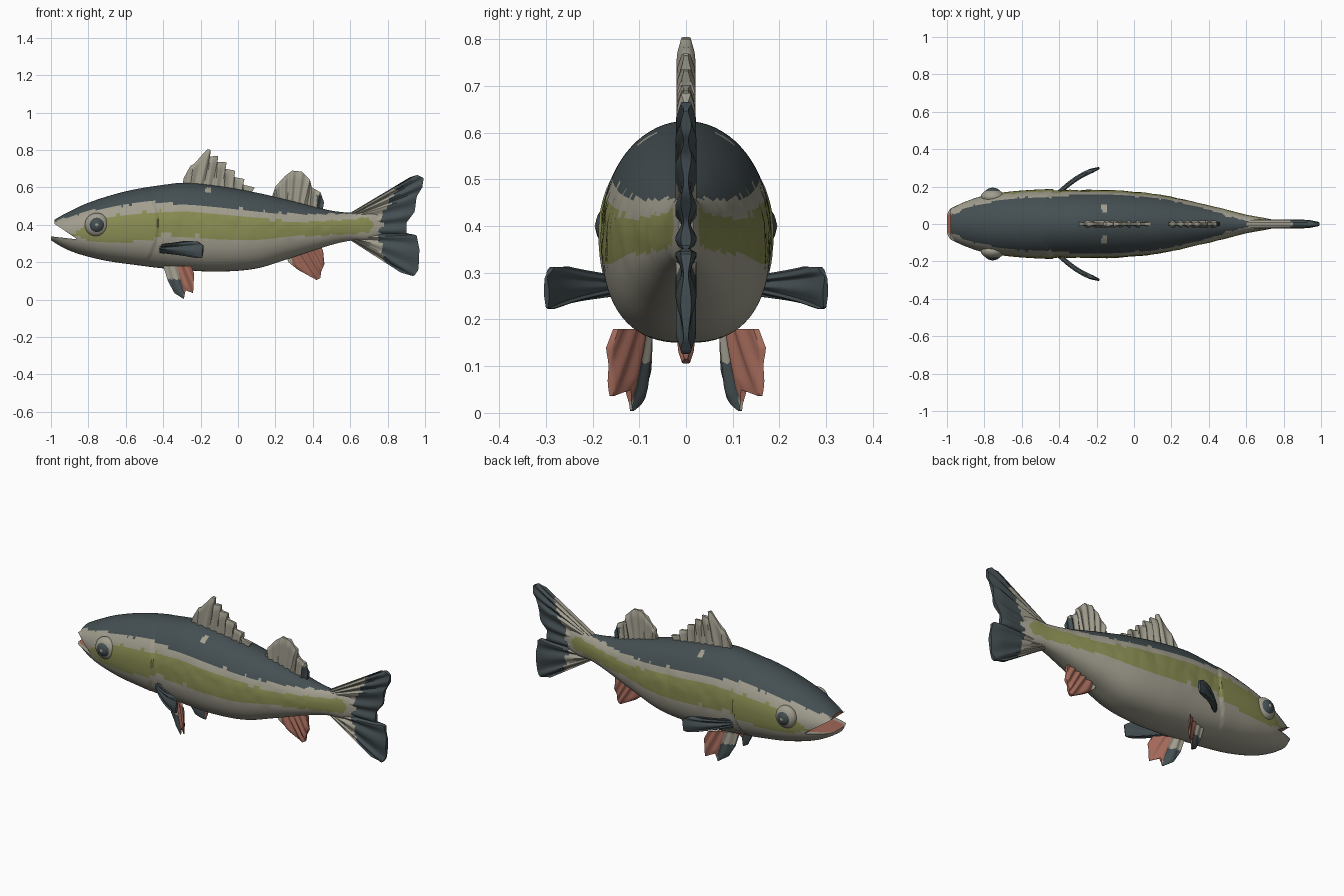
import bpy, bmesh, math
from mathutils import Vector, noise

if "Cube" in bpy.data.objects:
    bpy.data.objects.remove(bpy.data.objects["Cube"])

# Colours
COLS = [("dark_slate", (.058, .077, .084)), ("pale_belly", (.36, .345, .275)),
        ("olive", (.25, .265, .085)), ("fin_red", (.36, .14, .10))]
MATS = []
for n, c in COLS:
    m = bpy.data.materials.new(n)
    m.diffuse_color = (*c, 1)
    m.use_nodes = True
    m.node_tree.nodes["Principled BSDF"].inputs["Base Color"].default_value = m.diffuse_color
    MATS.append(m)
DARK, PALE, OLIVE, RED = range(4)


def curve(pts, x, smooth=True):
    """Interpolate rows (x, values...) at x."""
    x = min(max(x, pts[0][0]), pts[-1][0])
    k = next(i for i in range(len(pts) - 1) if x <= pts[i + 1][0])
    a, b = pts[k], pts[k + 1]
    h = b[0] - a[0]
    t = (x - a[0]) / h
    p, q = pts[max(k - 1, 0)], pts[min(k + 2, len(pts) - 1)]
    out = []
    for j in range(1, len(a)):
        if not smooth:
            out.append(a[j] + (b[j] - a[j]) * t)
            continue
        m0 = (b[j] - p[j]) / (b[0] - p[0]) * h
        m1 = (q[j] - a[j]) / (q[0] - a[0]) * h
        out.append((2*t**3 - 3*t*t + 1)*a[j] + (t**3 - 2*t*t + t)*m0
                   + (3*t*t - 2*t**3)*b[j] + (t**3 - t*t)*m1)
    return out


def finish(name, bm, rule):
    bmesh.ops.recalc_face_normals(bm, faces=bm.faces)
    for f in bm.faces:
        f.material_index = rule(f.calc_center_median(), f.normal)
    me = bpy.data.meshes.new(name)
    bm.to_mesh(me)
    bm.free()
    for m in MATS:
        me.materials.append(m)
    ob = bpy.data.objects.new(name, me)
    bpy.context.collection.objects.link(ob)
    bpy.ops.object.select_all(action='DESELECT')
    ob.select_set(True)
    bpy.context.view_layer.objects.active = ob
    bpy.ops.object.shade_smooth_by_angle(angle=math.radians(40))
    return ob


# Body profile: x, underside, back, half width
BODY = [(-1.0, .318, .40, .05), (-.985, .308, .423, .078), (-.96, .292, .44, .093),
        (-.9, .262, .472, .12), (-.82, .235, .51, .147), (-.7, .207, .552, .168),
        (-.56, .187, .588, .177), (-.39, .166, .615, .18), (-.28, .157, .625, .182),
        (-.1, .15, .607, .18), (.1, .167, .572, .163), (.28, .222, .53, .128),
        (.49, .29, .478, .078), (.6, .315, .465, .05), (.7, .32, .47, .032), (.78, .35, .45, .015)]
# Lower limit of the dark back; top and bottom of the olive stripe
MARKS = [(-1.0, .415, .34, .34), (-.87, .45, .36, .345), (-.8, .475, .40, .315),
         (-.65, .497, .455, .30), (-.47, .525, .47, .32), (-.4, .52, .475, .35),
         (-.2, .505, .47, .338), (0, .488, .445, .322), (.2, .463, .425, .325),
         (.35, .457, .415, .34), (.6, .46, .428, .35), (.7, .475, .44, .36), (.73, .48, .40, .40)]


def gill_x(z):
    return -.43 - 1.6 * (z - .40) ** 2


def skin(c, n):
    back, top, low = curve(MARKS, c.x, False)
    w = .010 * noise.noise(Vector((c.x * 25, 0, 3)))
    if abs(c.x + .16) < .014 and abs(c.z - .585) < .013:
        return PALE
    if c.z > back + w:
        return DARK
    return OLIVE if low + w < c.z < top + w else PALE


def body_part(name, x0, x1, rings, rule, lo=None, hi=None, seg=72):
    bm = bmesh.new()
    rows = []
    for i in range(rings + 1):
        x = x0 + (x1 - x0) * i / rings
        zl, zh, hw = curve(BODY, x)
        mid, hh = (zl + zh) / 2, (zh - zl) / 2
        row = []
        for k in range(seg):
            a = 2 * math.pi * k / seg
            c, s = math.cos(a), math.sin(a)
            e = 1 if s >= 0 else .8
            y = hw * math.copysign(abs(c) ** e, c)
            z = mid + hh * math.copysign(abs(s) ** e, s)
            # Raised gill cover, then lumpy scales behind it
            d = gill_x(z) - x
            g = 1
            if d > 0:
                g += .045 * max(0, 1 - d / .3)
            elif x < .5 and .3 < z < .5:
                v = noise.voronoi(Vector((x * 14, 0 if y > 0 else 5, z * 20)))[0]
                g += .04 * (.45 - v[0]) * min(1, (z - .3) * 20, (.5 - z) * 20)
            y *= g
            if lo:
                z = max(z, lo(x))
            if hi:
                z = min(z, hi(x))
            row.append(bm.verts.new((x, y, z)))
        rows.append(row)
    for a, b in zip(rows, rows[1:]):
        for k in range(seg):
            bm.faces.new((a[k], a[k-1], b[k-1], b[k]))
    bm.faces.new(rows[0])
    bm.faces.new(rows[-1][::-1])
    return finish(name, bm, rule)


# Trunk and the two parted jaws
def roof(x):
    return .405 - (x + .98) * .68


def floor(x):
    return .338 - (x + 1) * .11


def mouth(edge):
    def rule(c, n):
        inner = abs(c.z - edge(c.x)) < .004 and abs(c.y) < .78 * curve(BODY, c.x)[2]
        return RED if inner else skin(c, n)
    return rule


body_part("body", -.865, .78, 210, skin)
body_part("upper_jaw", -.982, -.865, 18, mouth(roof), lo=roof)
body_part("lower_jaw", -1.0, -.865, 20, mouth(floor), hi=floor)


# Fins: a ribbed sheet between a root line and a tip line
def along(pts, t):
    f = t * (len(pts) - 1)
    i = min(int(f), len(pts) - 2)
    return Vector(pts[i]).lerp(Vector(pts[i + 1]), f - i)


def fin(name, root, tip, thick, rule, place=lambda a, b, s: (a, s, b), rays=8, nu=64, nv=14):
    bm = bmesh.new()
    sides = []
    for sg in (1, -1):
        grid = []
        for i in range(nu + 1):
            u = i / nu
            p, q = along(root, u), along(tip, u)
            col = []
            for j in range(nv + 1):
                v = j / nv
                w = p.lerp(q, v)
                rib = .72 + .28 * math.cos(2 * math.pi * rays * u)
                edge = .5 + .5 * min(1, 8 * u, 8 * (1 - u), 6 * (1 - v))
                col.append(bm.verts.new(place(w.x, w.y, sg * thick * rib * edge)))
            grid.append(col)
        sides.append(grid)
    A, B = sides
    for i in range(nu):
        for j in range(nv):
            for g in sides:
                bm.faces.new((g[i][j], g[i+1][j], g[i+1][j+1], g[i][j+1]))
        for j in (0, nv):
            bm.faces.new((A[i][j], A[i+1][j], B[i+1][j], B[i][j]))
    for j in range(nv):
        for i in (0, nu):
            bm.faces.new((A[i][j], A[i][j+1], B[i][j+1], B[i][j]))
    return finish(name, bm, rule)


fin("spiny_dorsal_fin", [(-.30, .60), (.06, .55)],
    [(-.29, .65), (-.255, .715), (-.235, .725), (-.165, .805), (-.145, .80), (-.15, .765),
     (-.105, .77), (-.11, .735), (-.06, .735), (-.07, .70), (-.015, .69), (-.02, .655),
     (.035, .645), (.025, .615), (.09, .60)], .02, lambda c, n: PALE)
fin("soft_dorsal_fin", [(.18, .53), (.45, .46)],
    [(.185, .56), (.20, .605), (.25, .66), (.29, .69), (.34, .685), (.385, .64),
     (.395, .60), (.44, .575), (.46, .52)], .02,
    lambda c, n: DARK if c.x > .42 and c.z < .56 else PALE)
fin("anal_fin", [(.25, .25), (.44, .30)],
    [(.27, .20), (.32, .16), (.42, .105), (.44, .115), (.445, .15), (.462, .19), (.455, .26)],
    .018, lambda c, n: PALE if c.x < .29 else RED, rays=5)


def tail_rule(c, n):
    edge = .75 + (.5 * max(0, c.z - .40)) + .25 * max(0, .34 - c.z)
    return DARK if c.x > edge + .008 * math.sin(c.z * 90) else PALE


fin("tail_fin", [(.60, .464), (.64, .45), (.64, .33), (.60, .318)],
    [(.92, .655), (.96, .667), (.993, .65), (.985, .60), (.955, .55), (.945, .47), (.90, .41),
     (.90, .355), (.955, .345), (.97, .27), (.965, .16), (.94, .125), (.87, .145)],
    .023, tail_rule, rays=9)


def pelvic_rule(c, n):
    if c.x > -.305 + .25 * (.1 - c.z):
        return RED
    return DARK if c.z < .11 and c.x < -.29 else PALE


# Paired fins and eyes
for side, tag in ((-1, "right"), (1, "left")):
    fin("pelvic_fin_" + tag, [(-.40, .18), (-.25, .18)],
        [(-.375, .10), (-.34, .035), (-.29, .003), (-.28, .05), (-.24, .035), (-.237, .09), (-.235, .14)],
        .012, pelvic_rule, lambda a, b, s: (a, side * (.078 + 3.2 * (a + .4) ** 2 + s), b), rays=4)
    fin("pectoral_fin_" + tag, [(0, .295), (0, .25)],
        [(.55, .313), (.85, .312), (1, .29), (.97, .225), (.85, .222), (.55, .235)],
        .013, lambda c, n: DARK,
        lambda a, b, s: (-.415 + .23 * a - .5 * s,
                         side * (.155 + .145 * a + .02 * math.sin(math.pi * a) + .85 * s), b), rays=4)
    for name, r, y, depth, col in (("eye_socket_", .064, .145, .04, PALE), ("eye_", .042, .165, .029, DARK),
                                   ("eye_glint_", .014, .185, .0105, PALE)):
        bm = bmesh.new()
        bmesh.ops.create_uvsphere(bm, u_segments=28, v_segments=16, radius=1)
        for v in bm.verts:
            v.co = Vector((-.755 + v.co.x * r, side * y + v.co.y * depth, .40 + v.co.z * r))
        finish(name + tag, bm, lambda c, n, col=col: col)
